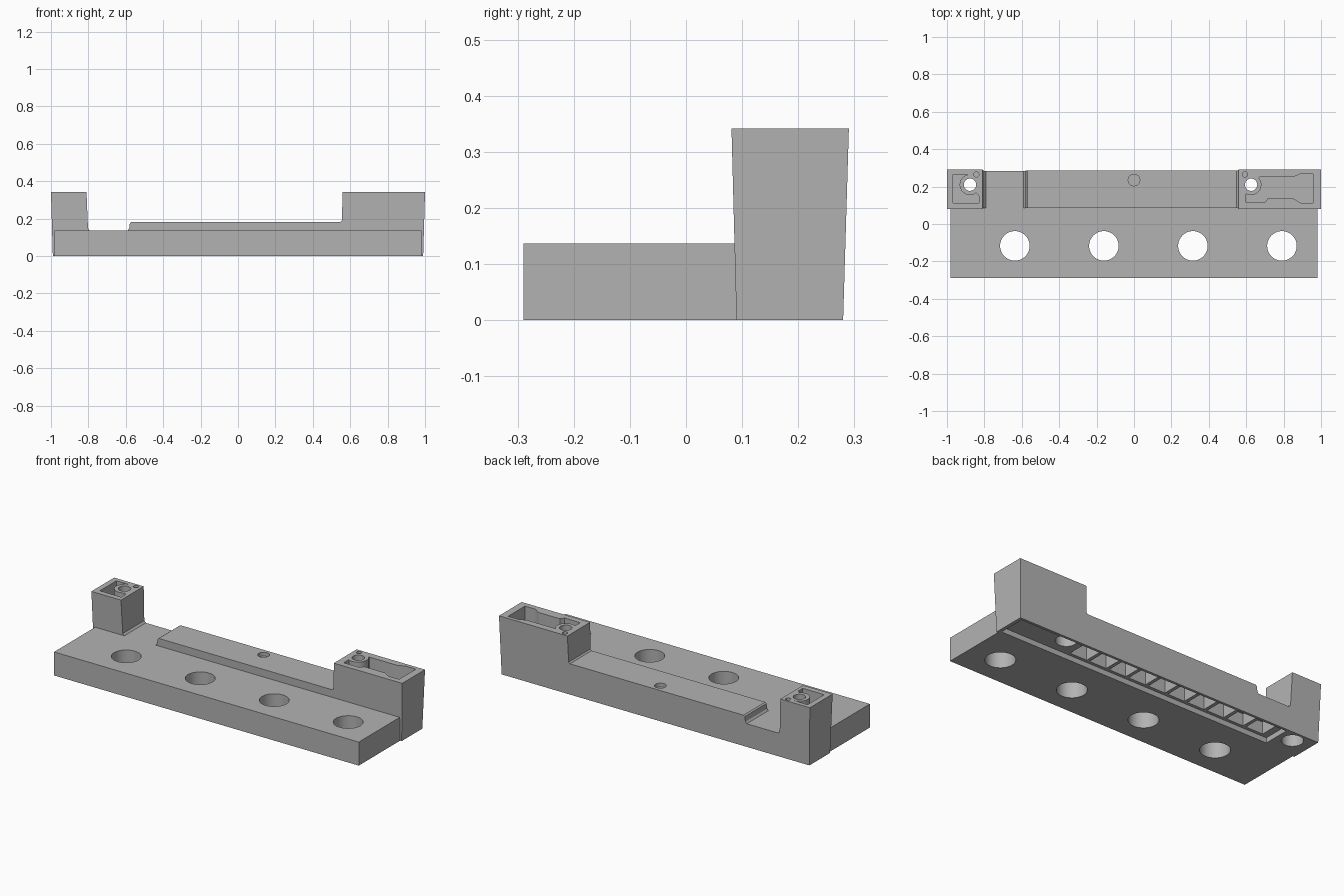
import bpy
import bmesh
import math

if "Cube" in bpy.data.objects:
    bpy.data.objects.remove(bpy.data.objects["Cube"], do_unlink=True)

grey = bpy.data.materials.new("plain grey")
grey.use_nodes = True
colour = (0.45, 0.45, 0.45, 1)
grey.diffuse_color = colour
grey.node_tree.nodes["Principled BSDF"].inputs["Base Color"].default_value = colour


def prism(name, outline, place, start, end):
    """Solid between two copies of an outline; place maps (u, v, w) to a point."""
    bm = bmesh.new()
    rings = [[bm.verts.new(place(u, v, w)) for u, v in outline] for w in (start, end)]
    bm.faces.new(rings[0])
    bm.faces.new(rings[1])
    count = len(outline)
    for i in range(count):
        j = (i + 1) % count
        bm.faces.new((rings[0][i], rings[0][j], rings[1][j], rings[1][i]))
    bmesh.ops.recalc_face_normals(bm, faces=bm.faces)
    mesh = bpy.data.meshes.new(name)
    bm.to_mesh(mesh)
    bm.free()
    mesh.materials.append(grey)
    obj = bpy.data.objects.new(name, mesh)
    bpy.context.collection.objects.link(obj)
    return obj


def upright(u, v, w):
    return (u, v, w)


def box(name, x0, x1, y0, y1, z0, z1):
    return prism(name, [(x0, y0), (x1, y0), (x1, y1), (x0, y1)], upright, z0, z1)


def cylinder(name, x, y, radius, z0, z1, sides=48):
    turn = 2 * math.pi / sides
    ring = [(x + radius * math.cos(i * turn), y + radius * math.sin(i * turn))
            for i in range(sides)]
    return prism(name, ring, upright, z0, z1)


def combine(target, tool, operation="DIFFERENCE"):
    mod = target.modifiers.new("combine", "BOOLEAN")
    mod.operation = operation
    mod.solver = "EXACT"
    mod.object = tool
    bpy.context.view_layer.update()
    bpy.ops.object.select_all(action="DESELECT")
    bpy.context.view_layer.objects.active = target
    target.select_set(True)
    bpy.ops.object.modifier_apply(modifier=mod.name)
    bpy.data.objects.remove(tool, do_unlink=True)


TOP = 0.342
PLATE = 0.137


# Rail with two end posts; front and back flare outwards with height
def flared(x, z, side):
    y = 0.28 + 0.03 * z if side else 0.09 - 0.026 * z
    return (x, y, z)


profile = [(-0.99, 0), (-1, TOP), (-0.81, TOP), (-0.802, 0.148), (-0.792, PLATE),
           (-0.59, PLATE), (-0.582, 0.147), (-0.578, 0.176), (-0.57, 0.182),
           (0.547, 0.182), (0.555, 0.19), (0.56, TOP), (1, TOP), (0.99, 0)]
body = prism("mounting_rail", profile, flared, 0, 1)

# Front plate with four large bolt holes
combine(body, box("front_plate", -0.98, 0.98, -0.29, 0.1, 0, PLATE), "UNION")
for i in range(4):
    combine(body, cylinder("bolt_hole", -0.637 + 0.476 * i, -0.117, 0.079, -0.1, 0.3))

# Pockets in the post tops, curved around the screw bosses
pockets = {
    -0.877: [(-0.968, 0.113), (-0.83, 0.113), (-0.83, 0.15), (-0.877, 0.21),
             (-0.877, 0.265), (-0.968, 0.265)],
    0.626: [(0.6, 0.115), (0.7, 0.115), (0.715, 0.137), (0.85, 0.137), (0.89, 0.113),
            (0.957, 0.113), (0.957, 0.268), (0.89, 0.268), (0.85, 0.25),
            (0.67, 0.25), (0.626, 0.21), (0.6, 0.16)],
}
for x, outline in pockets.items():
    pocket = prism("pocket", outline, upright, TOP - 0.1, 0.5)
    combine(pocket, cylinder("boss", x, 0.21, 0.055, 0.1, 0.6))
    combine(body, pocket)

# Shallow recess along the underside
combine(body, box("recess", -0.79, 0.97, 0.107, 0.265, -0.1, 0.03))

# Row of deeper cells, leaving thin ribs between them
cells = 10
pitch = 0.13
for i in range(cells):
    x = -0.76 + pitch * i
    depth = 0.1 if x < -0.57 else 0.14
    combine(body, box("cell", x + 0.01, x + pitch - 0.01, 0.125, 0.245, -0.1, depth))

# Screw holes with counterbores, and small pin holes
for x, pin in ((-0.877, -0.843), (0.626, 0.593)):
    combine(body, cylinder("screw_hole", x, 0.21, 0.033, -0.1, 0.6))
    combine(body, cylinder("counterbore", x, 0.21, 0.057, -0.1, 0.12))
    combine(body, cylinder("pin_hole", pin, 0.265, 0.014, 0.25, 0.6, 24))

# Round dimple in the middle of the raised pad
combine(body, cylinder("dimple", 0, 0.235, 0.031, 0.16, 0.3))

bpy.ops.object.select_all(action="DESELECT")
body.select_set(True)
bpy.context.view_layer.objects.active = body
bpy.ops.object.shade_smooth_by_angle(angle=math.radians(25))
